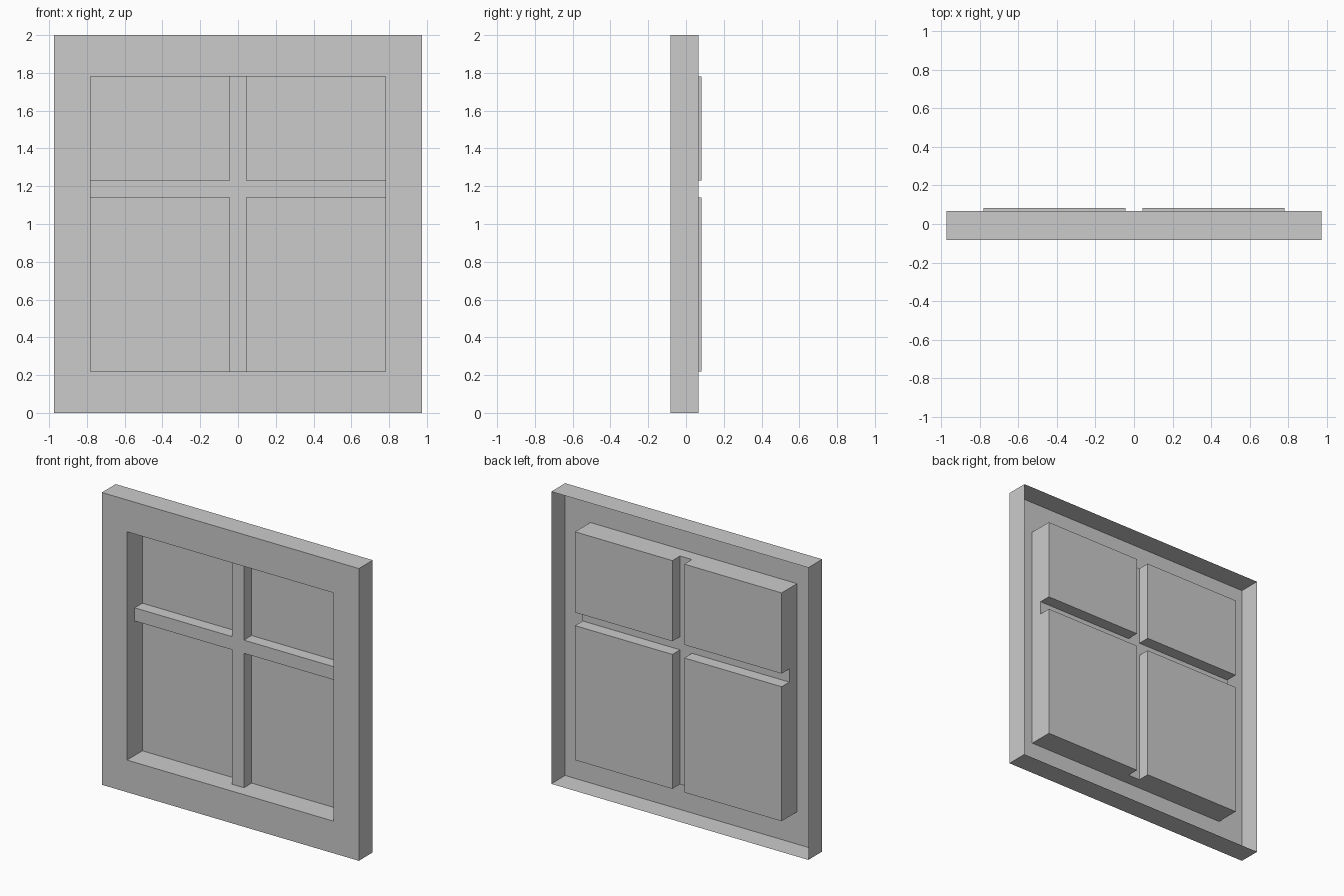
import bpy, bmesh

if "Cube" in bpy.data.objects:
    bpy.data.objects.remove(bpy.data.objects["Cube"])

FRONT, BAR, SKIRT, BACK = -0.083, 0.0, 0.067, 0.083   # depths along y
W, IN, BX = 0.973, 0.782, 0.045                       # half widths
Z0, ZB0, ZB1, Z1, TOP = 0.22, 1.14, 1.23, 1.782, 2.0  # heights


def ring(bm, x0, x1, z0, z1, y):
    return [bm.verts.new((x, y, z)) for x, z in
            ((x0, z0), (x1, z0), (x1, z1), (x0, z1))]


def sheet(name, groups, cap):
    """Loft each group of rectangles; optionally close the last one."""
    bm = bmesh.new()
    for rects in groups:
        rings = [ring(bm, *r) for r in rects]
        for a, b in zip(rings, rings[1:]):
            for i in range(4):
                j = (i + 1) % 4
                bm.faces.new((a[i], a[j], b[j], b[i]))
        if cap:
            bm.faces.new(rings[-1])
    mesh = bpy.data.meshes.new(name)
    bm.to_mesh(mesh)
    bm.free()
    obj = bpy.data.objects.new(name, mesh)
    bpy.context.collection.objects.link(obj)
    return obj


# Outer frame: open-backed skirt, front border and inner reveal
sheet("window_frame", [[
    (-W, W, 0, TOP, SKIRT),
    (-W, W, 0, TOP, FRONT),
    (-IN, IN, Z0, Z1, FRONT),
    (-IN, IN, Z0, Z1, BAR)]], cap=False)

# Front faces of the crossing glazing bars
sheet("glazing_bars", [
    [(-BX, BX, Z0, Z1, BAR)],
    [(-IN, -BX, ZB0, ZB1, BAR)],
    [(BX, IN, ZB0, ZB1, BAR)]], cap=True)

# Four recessed panes with their side walls
for side, x0, x1 in (("left", -IN, -BX), ("right", BX, IN)):
    for level, z0, z1 in (("lower", Z0, ZB0), ("upper", ZB1, Z1)):
        sheet(f"{level}_{side}_pane",
              [[(x0, x1, z0, z1, BAR), (x0, x1, z0, z1, BACK)]], cap=True)
